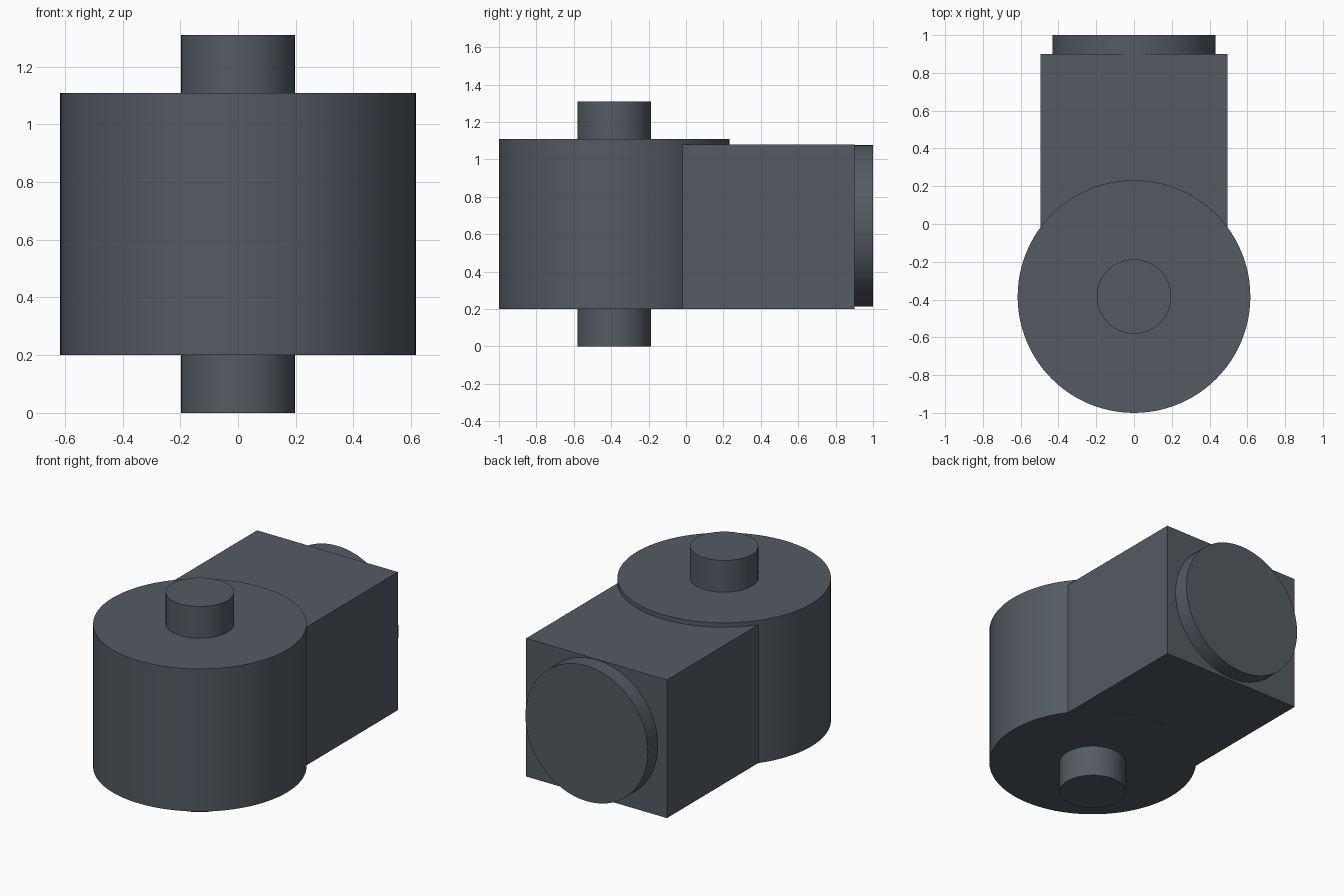
import bpy
import math

cube = bpy.data.objects.get("Cube")
if cube:
    bpy.data.objects.remove(cube, do_unlink=True)

# Single dark slate material
slate = bpy.data.materials.new("dark slate grey")
slate.use_nodes = True
colour = (0.088, 0.104, 0.124, 1.0)
slate.diffuse_color = colour
slate.node_tree.nodes["Principled BSDF"].inputs["Base Color"].default_value = colour

AXIS_Y = -0.384   # y of the upright drum axis


def finish(name):
    obj = bpy.context.object
    obj.name = obj.data.name = name
    obj.data.materials.append(slate)
    bpy.ops.object.transform_apply(location=False, rotation=True, scale=True)
    bpy.ops.object.shade_smooth_by_angle(angle=math.radians(30))
    return obj


def cylinder(name, radius, depth, centre, rotation=(0, 0, 0)):
    bpy.ops.mesh.primitive_cylinder_add(
        vertices=96, radius=radius, depth=depth, location=centre, rotation=rotation)
    return finish(name)


def upright(name, radius, z0, z1):
    return cylinder(name, radius, z1 - z0, (0, AXIS_Y, (z0 + z1) / 2))


# Upright drum with a pin at each end, slightly sunk into it
upright("drum", 0.616, 0.2, 1.108)
upright("lower_pin", 0.197, 0.0, 0.22)
upright("upper_pin", 0.197, 1.09, 1.31)

# Rectangular housing running back from the drum
y0, y1, z0, z1 = -0.2, 0.9, 0.2005, 1.08
bpy.ops.mesh.primitive_cube_add(
    size=1, location=(0, (y0 + y1) / 2, (z0 + z1) / 2))
bpy.context.object.scale = (0.992, y1 - y0, z1 - z0)
finish("housing")

# Round cap on the back of the housing
cylinder("rear_cap", 0.431, 0.12, (0, 0.94, 0.645), (math.radians(90), 0, 0))
